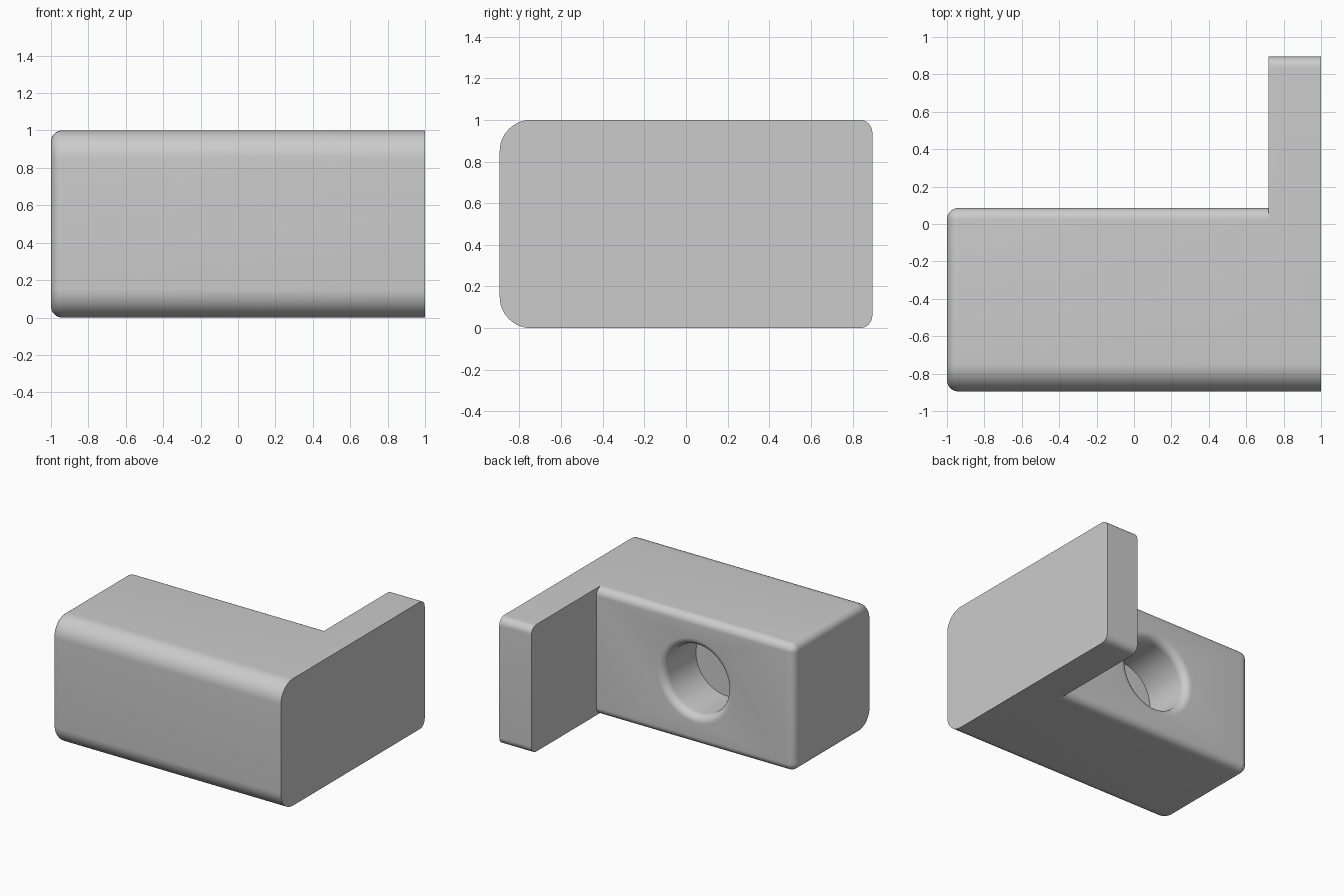
import bpy, bmesh, math
from math import sin, cos, pi

cube = bpy.data.objects.get("Cube")
if cube:
    bpy.data.objects.remove(cube, do_unlink=True)

FILLET = 0.06
FRONT, BACK, PLATE_BACK = -0.895, 0.085, 0.895
PLATE_X = 0.72

grey = bpy.data.materials.new("light_grey")
grey.use_nodes = True
grey.diffuse_color = (0.6, 0.6, 0.6, 1)
grey.node_tree.nodes["Principled BSDF"].inputs["Base Color"].default_value = (0.6, 0.6, 0.6, 1)


def rounded_profile(y0, y1, r_front, r_back, inset=0.0, steps=12):
    """Side outline: large front radii, small back radii, optionally inset."""
    pts = []
    corners = ((y1, 1, r_back, 1, -1, 0), (y1, 1, r_back, 1, 1, 0),
               (y0, 1, r_front, -1, 1, 1), (y0, 1, r_front, -1, -1, 1))
    for i, (y, _, r, sy, sz, _) in enumerate(corners):
        cy = y - sy * r
        cz = 0.5 + sz * (0.5 - r)
        for k in range(steps + 1):
            a = -pi / 2 + (i + k / steps) * pi / 2
            rad = max(r - inset, 0.0005)
            pts.append((cy + rad * cos(a), cz + rad * sin(a)))
    return pts


def loft(name, rings):
    """Skin a list of matching closed rings and cap both ends."""
    bm = bmesh.new()
    loops = [[bm.verts.new(p) for p in ring] for ring in rings]
    n = len(loops[0])
    for a, b in zip(loops, loops[1:]):
        for i in range(n):
            j = (i + 1) % n
            bm.faces.new((a[i], a[j], b[j], b[i]))
    bm.faces.new(loops[0])
    bm.faces.new(loops[-1])
    bmesh.ops.recalc_face_normals(bm, faces=bm.faces)
    mesh = bpy.data.meshes.new(name)
    bm.to_mesh(mesh)
    bm.free()
    mesh.materials.append(grey)
    obj = bpy.data.objects.new(name, mesh)
    bpy.context.collection.objects.link(obj)
    return obj


def combine(target, tool, operation):
    """Apply a boolean and discard the helper object."""
    mod = target.modifiers.new(operation.lower(), "BOOLEAN")
    mod.operation, mod.object, mod.solver = operation, tool, "EXACT"
    bpy.ops.object.select_all(action="DESELECT")
    bpy.context.view_layer.objects.active = target
    target.select_set(True)
    bpy.ops.object.modifier_apply(modifier=mod.name)
    bpy.data.objects.remove(tool, do_unlink=True)


# Main block with a rounded free end
sections = []
for k in range(9):
    t = k / 8 * pi / 2
    sections.append((-1 + FILLET * (1 - sin(t)), FILLET * (1 - cos(t))))
sections = [(-1 + FILLET * (1 - cos(k / 8 * pi / 2)), FILLET * (1 - sin(k / 8 * pi / 2)))
            for k in range(9)] + [(PLATE_X, 0)]
body = loft("bracket_block", [
    [(x, y, z) for y, z in rounded_profile(FRONT, BACK, 0.15, FILLET, inset)]
    for x, inset in sections])

# Side plate reaching past the back of the block
plate = loft("side_plate", [
    [(x, y, z) for y, z in rounded_profile(FRONT, PLATE_BACK, 0.15, FILLET)]
    for x in (PLATE_X, 1)])
combine(body, plate, "UNION")

# Round blind hole with a softened rim
RADIUS = 0.27
stations = [(-0.31, RADIUS)]
for k in range(9):
    t = k / 8 * pi / 2
    stations.append((BACK - FILLET + FILLET * sin(t), RADIUS + FILLET * (1 - cos(t))))
stations.append((BACK + 0.1, RADIUS + FILLET))
hole = loft("hole_cutter", [
    [(-0.14 + r * cos(i * pi / 32), y, 0.5 + r * sin(i * pi / 32)) for i in range(64)]
    for y, r in stations])
hole.hide_render = True
combine(body, hole, "DIFFERENCE")

bpy.ops.object.shade_smooth_by_angle(angle=math.radians(30))
